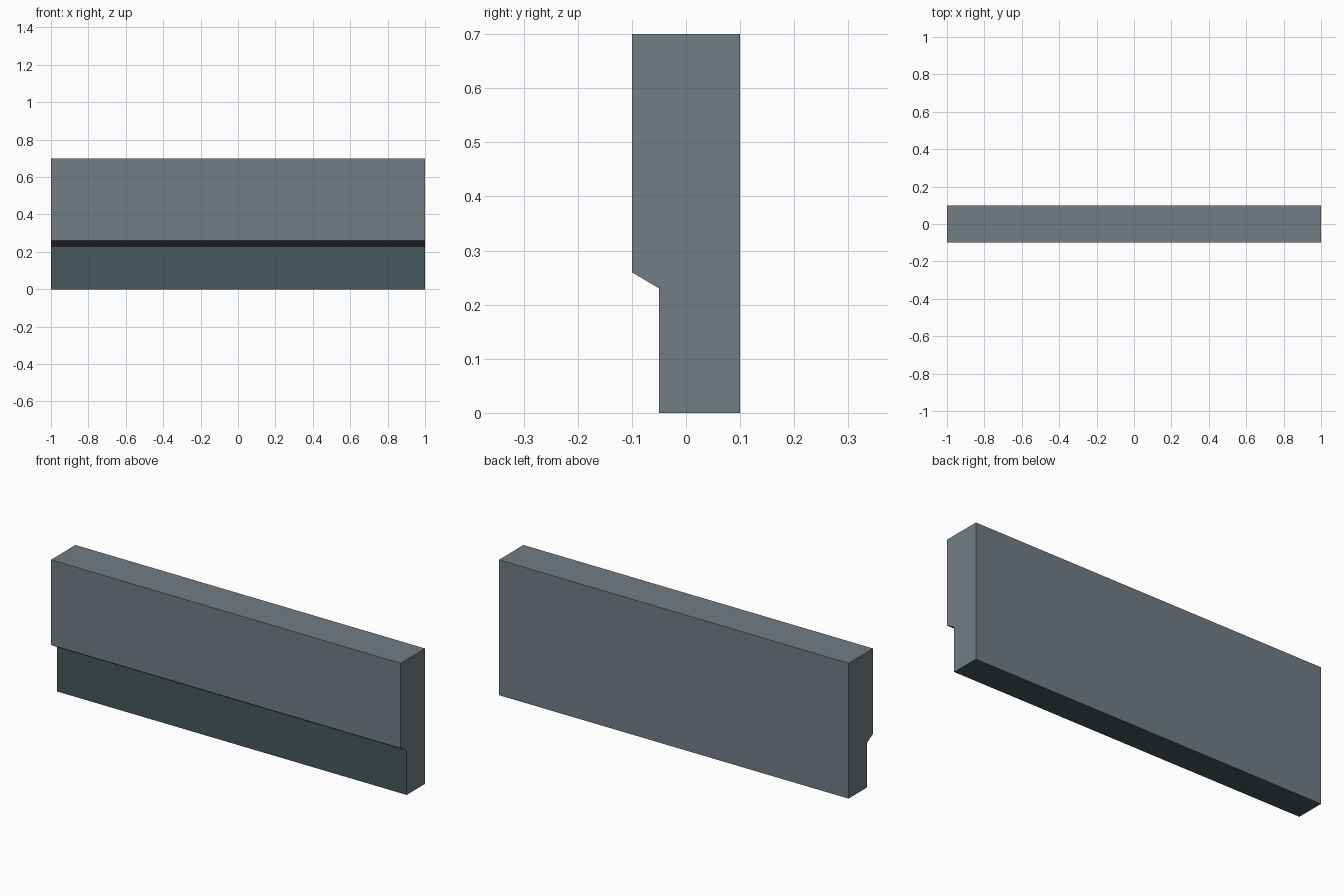
import bpy, bmesh

if "Cube" in bpy.data.objects:
    bpy.data.objects.remove(bpy.data.objects["Cube"])

def material(name, rgb):
    m = bpy.data.materials.new(name)
    m.diffuse_color = (*rgb, 1.0)
    m.use_nodes = True
    m.node_tree.nodes["Principled BSDF"].inputs["Base Color"].default_value = m.diffuse_color
    return m

grey = material("blue grey", (0.17, 0.205, 0.23))
dark = material("dark slate", (0.065, 0.098, 0.107))

# Wall slab: side profile (y, z) extruded along x
profile = [(0.1, 0), (0.1, 0.7), (-0.1, 0.7), (-0.1, 0.26), (-0.05, 0.23), (-0.05, 0)]
bm = bmesh.new()
face = bm.faces.new([bm.verts.new((-1, y, z)) for y, z in profile])
ext = bmesh.ops.extrude_face_region(bm, geom=[face])["geom"]
bmesh.ops.translate(bm, vec=(2, 0, 0), verts=[v for v in ext if isinstance(v, bmesh.types.BMVert)])
bmesh.ops.recalc_face_normals(bm, faces=bm.faces)

# Recessed plinth face, sloped lip and underside are dark
for f in bm.faces:
    c, n = f.calc_center_median(), f.normal
    f.material_index = int(n.z < -0.5 or (n.y < -0.5 and c.z < 0.25))

mesh = bpy.data.meshes.new("wall_slab")
bm.to_mesh(mesh)
bm.free()
mesh.materials.append(grey)
mesh.materials.append(dark)
bpy.context.collection.objects.link(bpy.data.objects.new("wall_slab", mesh))
